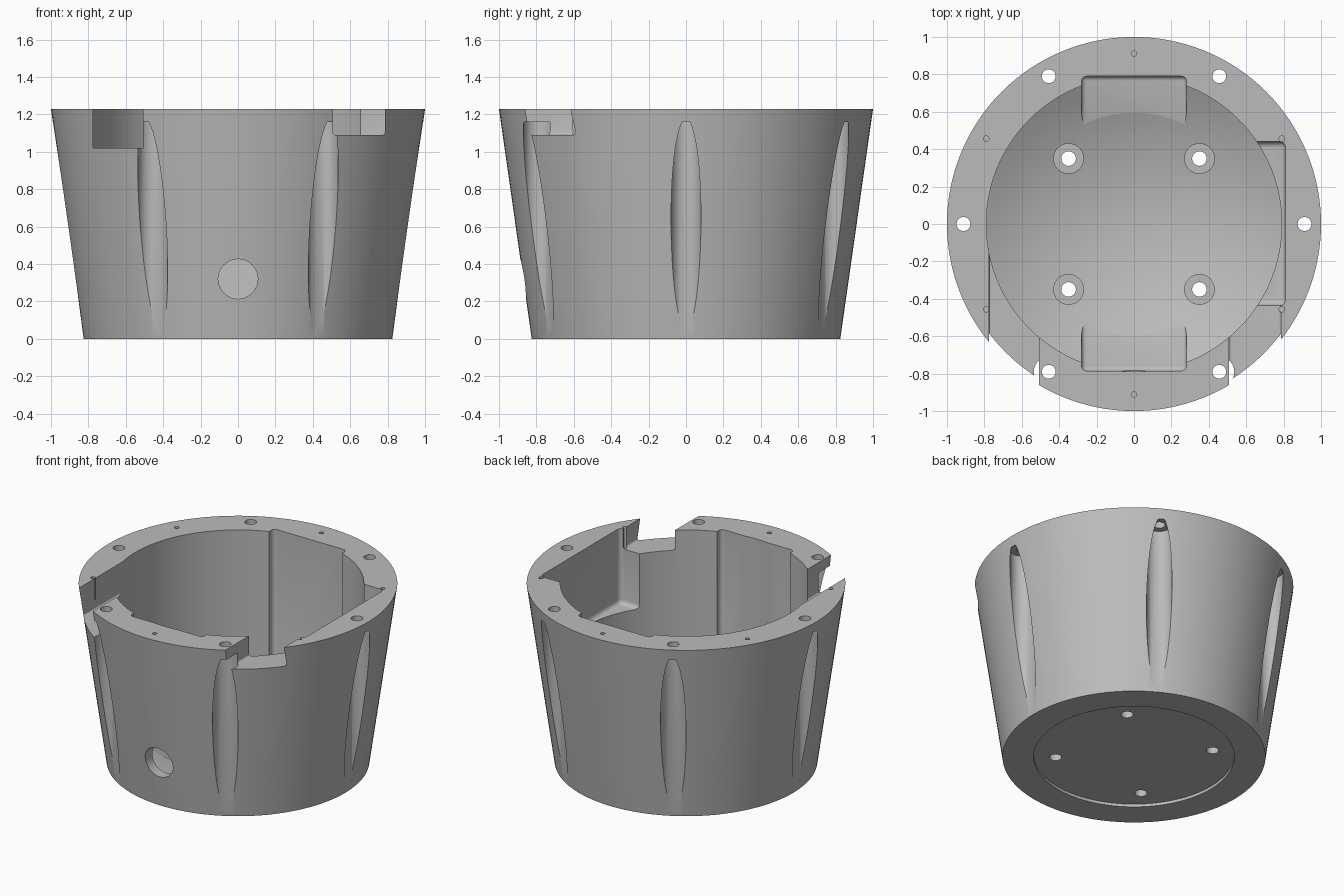
import bpy, bmesh
from math import sin, cos, pi, radians, sqrt

cube = bpy.data.objects.get("Cube")
if cube:
    bpy.data.objects.remove(cube, do_unlink=True)

H, R_BASE, R_TOP, R_IN = 1.23, 0.825, 1.0, 0.79
BOWL_Z, BOWL_R = 0.08, 1.55

grey = bpy.data.materials.new("plain_grey")
grey.use_nodes = True
tone = (0.5, 0.5, 0.5, 1)
grey.diffuse_color = tone
grey.node_tree.nodes["Principled BSDF"].inputs["Base Color"].default_value = tone


def make_object(name, bm):
    bmesh.ops.recalc_face_normals(bm, faces=bm.faces)
    mesh = bpy.data.meshes.new(name)
    bm.to_mesh(mesh)
    bm.free()
    mesh.materials.append(grey)
    obj = bpy.data.objects.new(name, mesh)
    bpy.context.collection.objects.link(obj)
    return obj


def lathe(name, profile, steps):
    """Revolve an (r, z) profile whose two ends lie on the axis."""
    bm = bmesh.new()
    verts = [bm.verts.new((r, 0, z)) for r, z in profile]
    edges = [bm.edges.new(pair) for pair in zip(verts, verts[1:])]
    bmesh.ops.spin(bm, geom=verts + edges, cent=(0, 0, 0), axis=(0, 0, 1),
                   angle=2 * pi, steps=steps, use_duplicate=False)
    bmesh.ops.remove_doubles(bm, verts=bm.verts, dist=0.0005)
    return make_object(name, bm)


def cut(cutter):
    """Subtract a cutter from the housing and discard it."""
    cutter.hide_render = True
    mod = housing.modifiers.new("cut", "BOOLEAN")
    mod.operation, mod.solver, mod.object = "DIFFERENCE", "EXACT", cutter
    bpy.context.view_layer.objects.active = housing
    bpy.ops.object.modifier_apply(modifier=mod.name)
    bpy.data.objects.remove(cutter, do_unlink=True)


def drill(x, y, z0, z1, r, sides=32):
    bm = bmesh.new()
    bmesh.ops.create_cone(bm, cap_ends=True, segments=sides, radius1=r, radius2=r, depth=z1 - z0)
    bmesh.ops.translate(bm, verts=bm.verts, vec=(x, y, (z0 + z1) / 2))
    cut(make_object("drill_cutter", bm))


def pocket(x, y, z, bevel):
    """Cut a box given by its (min, max) ranges, with rounded edges."""
    bm = bmesh.new()
    bmesh.ops.create_cube(bm, size=1)
    for v in bm.verts:
        v.co = [lo + (c + 0.5) * (hi - lo) for c, (lo, hi) in zip(v.co, (x, y, z))]
    bmesh.ops.bevel(bm, geom=bm.edges[:], offset=bevel, segments=4, profile=0.5, affect="EDGES")
    cut(make_object("pocket_cutter", bm))


# Tapered housing with recessed underside and shallow bowl inside
bowl = []
for i in range(13):
    r = R_IN * (1 - i / 12)
    bowl.append((r, BOWL_Z + BOWL_R - sqrt(BOWL_R ** 2 - r * r)))
profile = [(0, 0.02), (0.63, 0.02), (0.63, 0), (R_BASE, 0), (R_TOP, H), (R_IN, H)] + bowl
housing = lathe("tapered_housing", profile, 128)

# Front, back and side pockets in the inner wall
pocket((-0.28, 0.28), (0.3, 0.79), (0.2, 1.5), 0.025)
pocket((-0.28, 0.28), (-0.785, -0.3), (0.2, 1.5), 0.025)
pocket((0.4, 0.81), (-0.435, 0.44), (0.71, 1.5), 0.03)

# Rim notches
pocket((-0.775, -0.507), (-1.2, -0.1), (1.02, 1.5), 0.006)
pocket((0.507, 0.785), (-1.2, -0.2), (1.09, 1.5), 0.015)

# Bolt holes in the rim, access flutes below them, small pin holes between
for k in range(6):
    a = radians(60 * k)
    x, y = 0.912 * cos(a), 0.912 * sin(a)
    drill(x, y, -0.2, 1.16, 0.08, 48)
    drill(x, y, 1.1, 1.4, 0.037)
    b = a + radians(30)
    drill(0.912 * cos(b), 0.912 * sin(b), 1.08, 1.4, 0.015, 16)

# Counterbored floor holes
for x in (-0.35, 0.35):
    for y in (-0.35, 0.35):
        drill(x, y, 0.085, 0.5, 0.08)
        drill(x, y, -0.2, 0.4, 0.039)

# Cable hole through the front wall
bm = bmesh.new()
bmesh.ops.create_cone(bm, cap_ends=True, segments=48, radius1=0.106, radius2=0.106, depth=0.5)
for v in bm.verts:
    v.co = (v.co.x, v.co.z - 0.95, v.co.y + 0.32)
bmesh.ops.recalc_face_normals(bm, faces=bm.faces)
cut(make_object("cable_hole_cutter", bm))

# Smooth walls, sharp edges
bpy.ops.object.select_all(action="DESELECT")
housing.select_set(True)
bpy.context.view_layer.objects.active = housing
bpy.ops.object.shade_smooth_by_angle(angle=radians(30))
